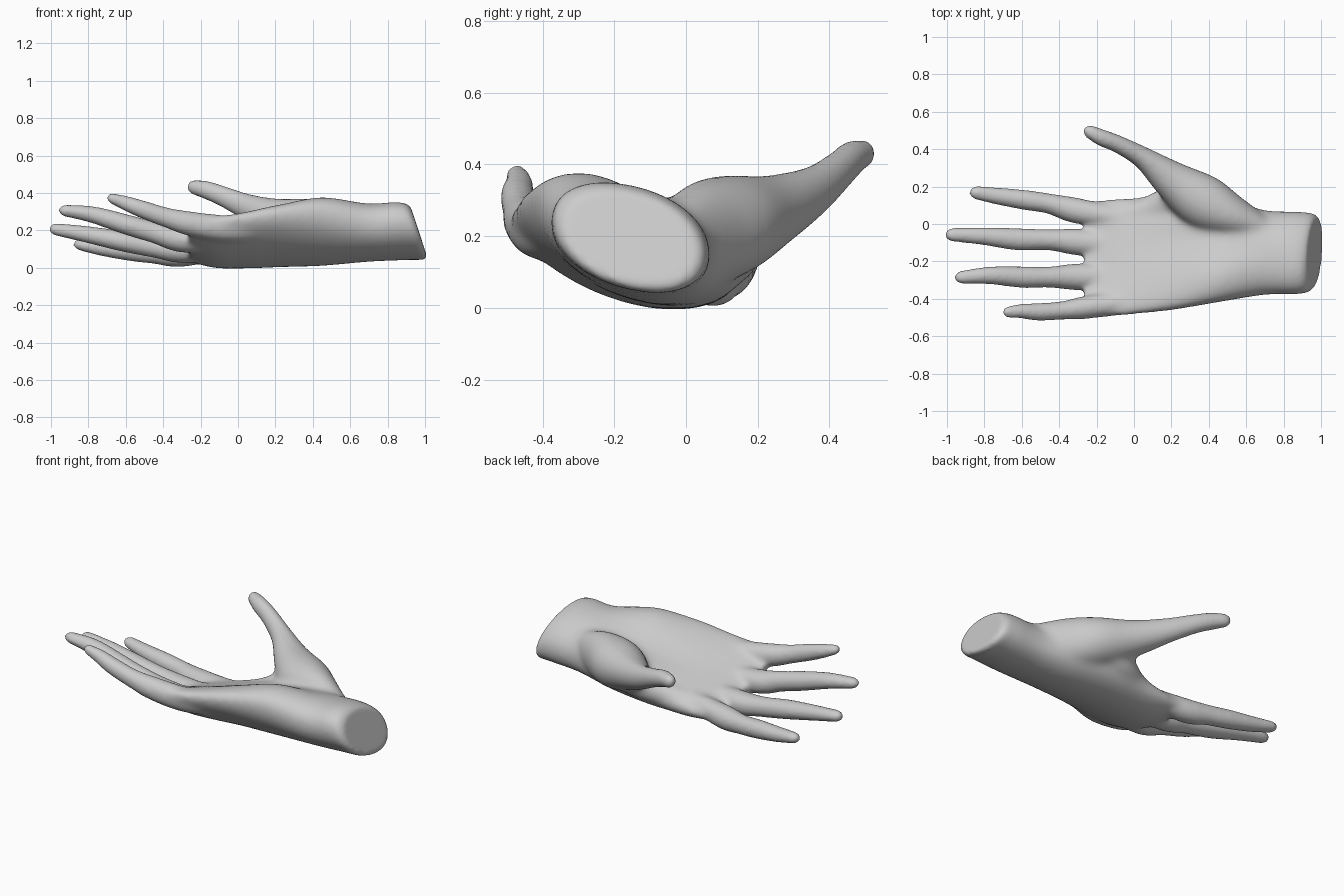
import bpy, bmesh, math
from mathutils import Vector

skin = bpy.data.materials.new("plain grey")
skin.diffuse_color = (0.6, 0.6, 0.6, 1)
SEG = 32


def smooth_path(keys, steps=6):
    """Catmull-Rom interpolation through rows of numbers."""
    rows = []
    for i in range(len(keys) - 1):
        a, b = keys[max(i - 1, 0)], keys[i]
        c, d = keys[i + 1], keys[min(i + 2, len(keys) - 1)]
        for s in range(steps):
            t = s / steps
            rows.append([0.5 * (2 * q + (r - p) * t + (2 * p - 5 * q + 4 * r - w) * t * t
                                + (3 * q - p - 3 * r + w) * t ** 3)
                         for p, q, r, w in zip(a, b, c, d)])
    return rows + [list(keys[-1])]


def loft(bm, rings):
    """Closed skin over a list of point rings."""
    loops = [[bm.verts.new(p) for p in ring] for ring in rings]
    for a, b in zip(loops, loops[1:]):
        for i in range(SEG):
            j = (i + 1) % SEG
            bm.faces.new((a[i], a[j], b[j], b[i]))
    bm.faces.new(loops[0][::-1])
    bm.faces.new(loops[-1])


def angles():
    return [2 * math.pi * i / SEG for i in range(SEG)]


def digit(bm, keys):
    """Swept ellipse with a rounded tip; keys are x, y, z, half width, half height."""
    rows = smooth_path(keys)
    end, prev = Vector(rows[-1][:3]), Vector(rows[-2][:3])
    axis = (end - prev).normalized()
    w, h = rows[-1][3:]
    for k in range(1, 7):
        a = k / 6 * math.radians(85)
        p = end + axis * w * 1.4 * math.sin(a)
        rows.append([*p, w * math.cos(a), h * math.cos(a)])
    pts = [Vector(r[:3]) for r in rows]
    rings = []
    for i, r in enumerate(rows):
        t = (pts[min(i + 1, len(pts) - 1)] - pts[max(i - 1, 0)]).normalized()
        side = t.cross(Vector((0, 0, 1))).normalized()
        up = side.cross(t)
        rings.append([pts[i] + side * r[3] * math.cos(a) + up * r[4] * math.sin(a)
                      for a in angles()])
    loft(bm, rings)


def palm(bm, keys):
    """Cross-sections: x, y min, y max, mid z, half height, slope, cupping, hollow, end tilt."""
    rings = []
    for x, y0, y1, zc, t, slope, bow, hollow, tilt in smooth_path(keys):
        ring = []
        for a in angles():
            c, s = math.cos(a), math.sin(a)
            u = math.copysign(abs(c) ** 0.93, c)
            v = math.copysign(abs(s) ** 0.93, s)
            z = zc + slope * u + bow * u * u + t * v
            if v > 0:
                z -= hollow * v * math.exp(-((u - 0.2) / 0.4) ** 2)
            ring.append(Vector((x - tilt * (z - 0.2), (y0 + y1) / 2 + u * (y1 - y0) / 2, z)))
        rings.append(ring)
    loft(bm, rings)


bm = bmesh.new()

# Palm and wrist
palm(bm, [
    (-0.265, -0.49, 0.12, 0.098, 0.040, -0.085, 0.055, 0.00, 0),
    (-0.12, -0.495, 0.135, 0.105, 0.085, -0.09, 0.055, 0.00, 0),
    (0.05, -0.48, 0.145, 0.127, 0.110, -0.09, 0.050, 0.01, 0),
    (0.22, -0.46, 0.16, 0.155, 0.135, -0.085, 0.045, 0.03, 0),
    (0.45, -0.42, 0.14, 0.190, 0.168, -0.068, 0.025, 0.05, 0),
    (0.70, -0.38, 0.075, 0.188, 0.148, -0.045, 0.00, 0.00, 0),
    (0.87, -0.375, 0.065, 0.196, 0.146, -0.045, 0, 0, 0.25),
    (0.940, -0.365, 0.055, 0.194, 0.142, -0.045, 0, 0, 0.33),
    (0.965, -0.335, 0.03, 0.194, 0.125, -0.035, 0, 0, 0.33)])

# Thumb with the mound at its base
digit(bm, [
    (0.74, -0.04, 0.19, 0.05, 0.08), (0.54, 0.035, 0.205, 0.11, 0.14),
    (0.37, 0.12, 0.230, 0.145, 0.142), (0.20, 0.235, 0.270, 0.105, 0.103),
    (0.05, 0.352, 0.325, 0.060, 0.070), (-0.08, 0.424, 0.382, 0.047, 0.054),
    (-0.17, 0.460, 0.416, 0.045, 0.048), (-0.222, 0.486, 0.428, 0.038, 0.041)])

# Web between thumb and palm
digit(bm, [
    (0.36, 0.12, 0.20, 0.09, 0.09), (0.22, 0.125, 0.155, 0.085, 0.085),
    (0.10, 0.085, 0.115, 0.075, 0.070), (0.0, 0.06, 0.10, 0.06, 0.06)])

# Index finger
digit(bm, [
    (0.10, 0.01, 0.12, 0.04, 0.04), (-0.28, 0.066, 0.073, 0.068, 0.066),
    (-0.45, 0.108, 0.078, 0.054, 0.056), (-0.58, 0.128, 0.090, 0.053, 0.053),
    (-0.72, 0.148, 0.105, 0.046, 0.043), (-0.83, 0.165, 0.122, 0.037, 0.033)])

# Middle finger
digit(bm, [
    (0.10, -0.13, 0.12, 0.04, 0.04), (-0.26, -0.100, 0.092, 0.071, 0.066),
    (-0.45, -0.085, 0.112, 0.056, 0.057), (-0.62, -0.082, 0.142, 0.059, 0.054),
    (-0.80, -0.066, 0.177, 0.047, 0.045), (-0.96, -0.058, 0.203, 0.037, 0.034)])

# Ring finger
digit(bm, [
    (0.10, -0.28, 0.16, 0.04, 0.04), (-0.26, -0.282, 0.145, 0.071, 0.066),
    (-0.45, -0.284, 0.190, 0.056, 0.057), (-0.60, -0.284, 0.232, 0.057, 0.054),
    (-0.77, -0.275, 0.282, 0.047, 0.045), (-0.91, -0.284, 0.304, 0.036, 0.033)])

# Little finger
digit(bm, [
    (0.14, -0.37, 0.20, 0.04, 0.05), (-0.06, -0.418, 0.208, 0.062, 0.072),
    (-0.25, -0.445, 0.235, 0.062, 0.066),
    (-0.38, -0.462, 0.268, 0.049, 0.053), (-0.51, -0.470, 0.312, 0.047, 0.047),
    (-0.60, -0.466, 0.345, 0.039, 0.039), (-0.66, -0.470, 0.366, 0.032, 0.030)])

bmesh.ops.recalc_face_normals(bm, faces=bm.faces)
mesh = bpy.data.meshes.new("hand")
bm.to_mesh(mesh)
bm.free()
hand = bpy.data.objects.new("hand", mesh)
bpy.context.collection.objects.link(hand)
mesh.materials.append(skin)

# Fuse the parts into one skin
fuse = hand.modifiers.new("fuse", 'REMESH')
fuse.mode = 'VOXEL'
fuse.voxel_size = 0.011
fuse.use_smooth_shade = True
bpy.context.view_layer.objects.active = hand
hand.select_set(True)
bpy.ops.object.modifier_apply(modifier="fuse")


def ramp(v, lo, hi):
    return min(1.0, max(0.0, (v - lo) / (hi - lo)))


# Soften the palm strongly, the digits and wrist rim only lightly
group = hand.vertex_groups.new(name="palm")
for v in hand.data.vertices:
    x, y, z = v.co
    group.add([v.index], ramp(x, -0.30, -0.12) * ramp(-x, -0.84, -0.70) * ramp(-y, -0.34, -0.20),
              'REPLACE')
for name, count, limit in (("soften_palm", 40, "palm"), ("soften_all", 8, "")):
    mod = hand.modifiers.new(name, 'SMOOTH')
    mod.factor = 0.5
    mod.iterations = count
    mod.vertex_group = limit
